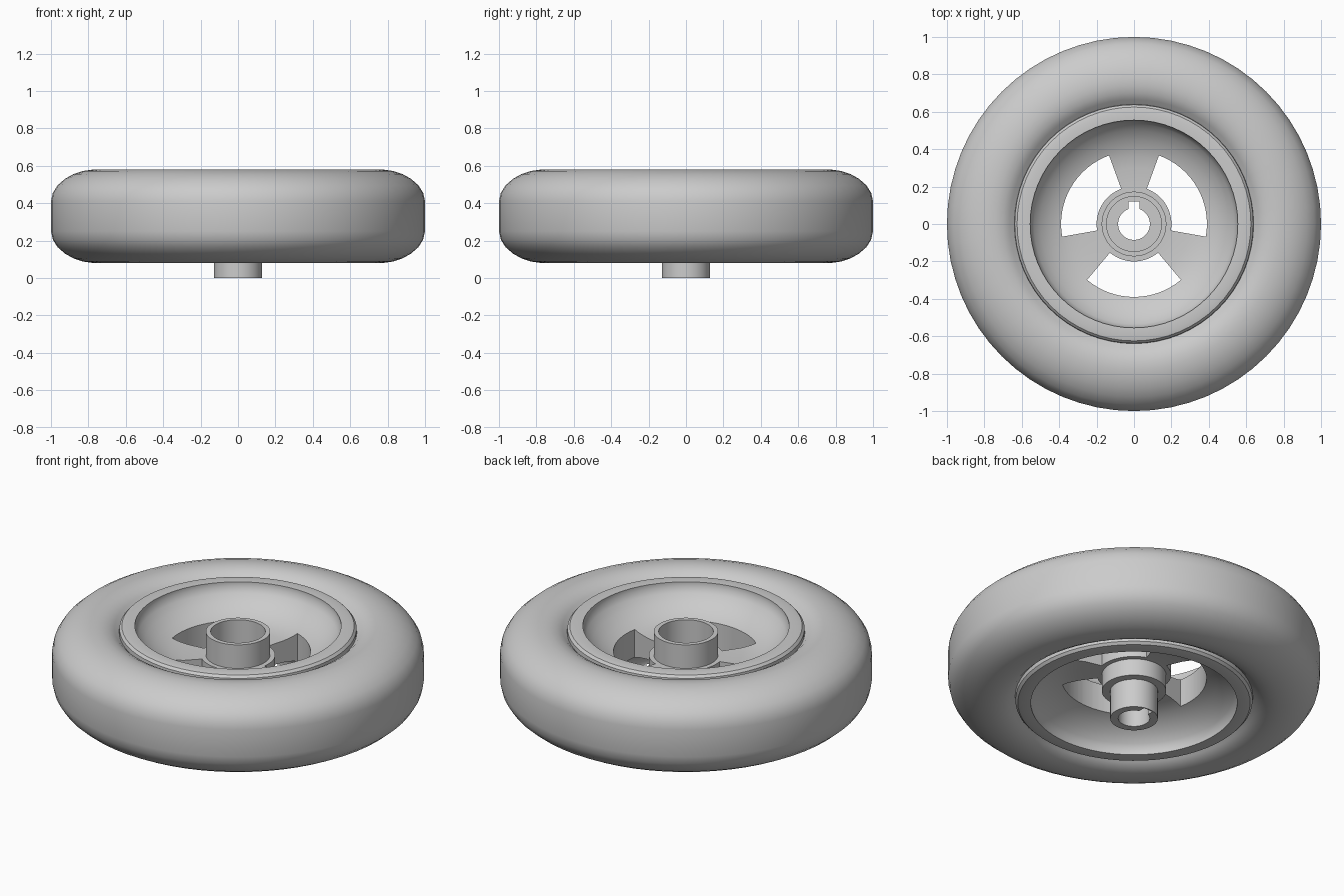
import bpy, bmesh, math

cube = bpy.data.objects.get("Cube")
if cube:
    bpy.data.objects.remove(cube)

MID = 0.33  # mid-plane height of the wheel

grey = bpy.data.materials.new("plain grey")
grey.use_nodes = True
colour = (0.6, 0.6, 0.6, 1)
grey.diffuse_color = colour
grey.node_tree.nodes["Principled BSDF"].inputs["Base Color"].default_value = colour


def make(name, bm):
    bmesh.ops.recalc_face_normals(bm, faces=bm.faces)
    mesh = bpy.data.meshes.new(name)
    bm.to_mesh(mesh)
    bm.free()
    mesh.materials.append(grey)
    obj = bpy.data.objects.new(name, mesh)
    bpy.context.collection.objects.link(obj)
    return obj


def lathe(name, profile, steps=64):
    """Revolve a closed (radius, height) profile around z."""
    bm = bmesh.new()
    rings = []
    for i in range(steps):
        a = 2 * math.pi * i / steps
        rings.append([bm.verts.new((r * math.cos(a), r * math.sin(a), z)) for r, z in profile])
    n = len(profile)
    for i in range(steps):
        p, q = rings[i], rings[(i + 1) % steps]
        for j in range(n):
            k = (j + 1) % n
            bm.faces.new((p[j], q[j], q[k], p[k]))
    return make(name, bm)


def prism(name, outline, z0, z1):
    """Extrude a flat outline between two heights."""
    bm = bmesh.new()
    face = bm.faces.new([bm.verts.new((x, y, z0)) for x, y in outline])
    top = bmesh.ops.extrude_face_region(bm, geom=[face])["geom"]
    verts = [v for v in top if isinstance(v, bmesh.types.BMVert)]
    bmesh.ops.translate(bm, vec=(0, 0, z1 - z0), verts=verts)
    return make(name, bm)


def cut(target, cutter):
    mod = target.modifiers.new("cut", 'BOOLEAN')
    mod.operation = 'DIFFERENCE'
    mod.solver = 'EXACT'
    mod.object = cutter
    bpy.context.view_layer.objects.active = target
    bpy.ops.object.modifier_apply(modifier=mod.name)
    bpy.data.objects.remove(cutter)


def smooth(obj, angle):
    bpy.ops.object.select_all(action='DESELECT')
    obj.select_set(True)
    bpy.context.view_layer.objects.active = obj
    bpy.ops.object.shade_smooth_by_angle(angle=math.radians(angle))


def mirrored(half):
    """Add the lower half of a profile given above the mid-plane."""
    return half + [(r, 2 * MID - z) for r, z in reversed(half)]


# Tyre: rounded section with a flat tread
tyre_half = [(0.6, 0.50), (0.64, 0.525), (0.665, 0.55), (0.70, 0.569), (0.74, 0.578),
             (0.78, 0.579), (0.83, 0.572), (0.88, 0.555), (0.925, 0.53),
             (0.965, 0.495), (0.99, 0.455), (1.0, 0.41)]
tyre = lathe("tyre", mirrored(tyre_half))

# Rim, dished web and hub in one turned piece
bowl = [(0.173, 0.39), (0.2, 0.39), (0.3, 0.394), (0.36, 0.403), (0.40, 0.416),
        (0.45, 0.438), (0.50, 0.473), (0.535, 0.508), (0.555, 0.54), (0.555, 0.565),
        (0.60, 0.567), (0.625, 0.562), (0.638, 0.548), (0.64, 0.52), (0.64, 0.49)]
hub_top = [(0.085, 0.3), (0.147, 0.3), (0.147, 0.53), (0.173, 0.53)]
hub_bottom = [(0.173, 0.17), (0.128, 0.17), (0.128, 0.0), (0.085, 0.0)]
wheel = lathe("rim_and_hub", hub_top + mirrored(bowl) + hub_bottom)

# Three windows between the spokes
for middle in (30, 150, 270):
    arc = [math.radians(middle - 40 + 5 * i) for i in range(17)]
    outline = [(0.39 * math.cos(a), 0.39 * math.sin(a)) for a in arc]
    outline += [(0.2 * math.cos(a), 0.2 * math.sin(a)) for a in reversed(arc)]
    cut(wheel, prism("window_cutter", outline, 0.1, 0.6))

# Keyway along the bore
key = [(-0.03, 0.0), (0.03, 0.0), (0.03, 0.12), (-0.03, 0.12)]
cut(wheel, prism("keyway_cutter", key, -0.1, 0.4))

smooth(tyre, 40)
smooth(wheel, 32)
